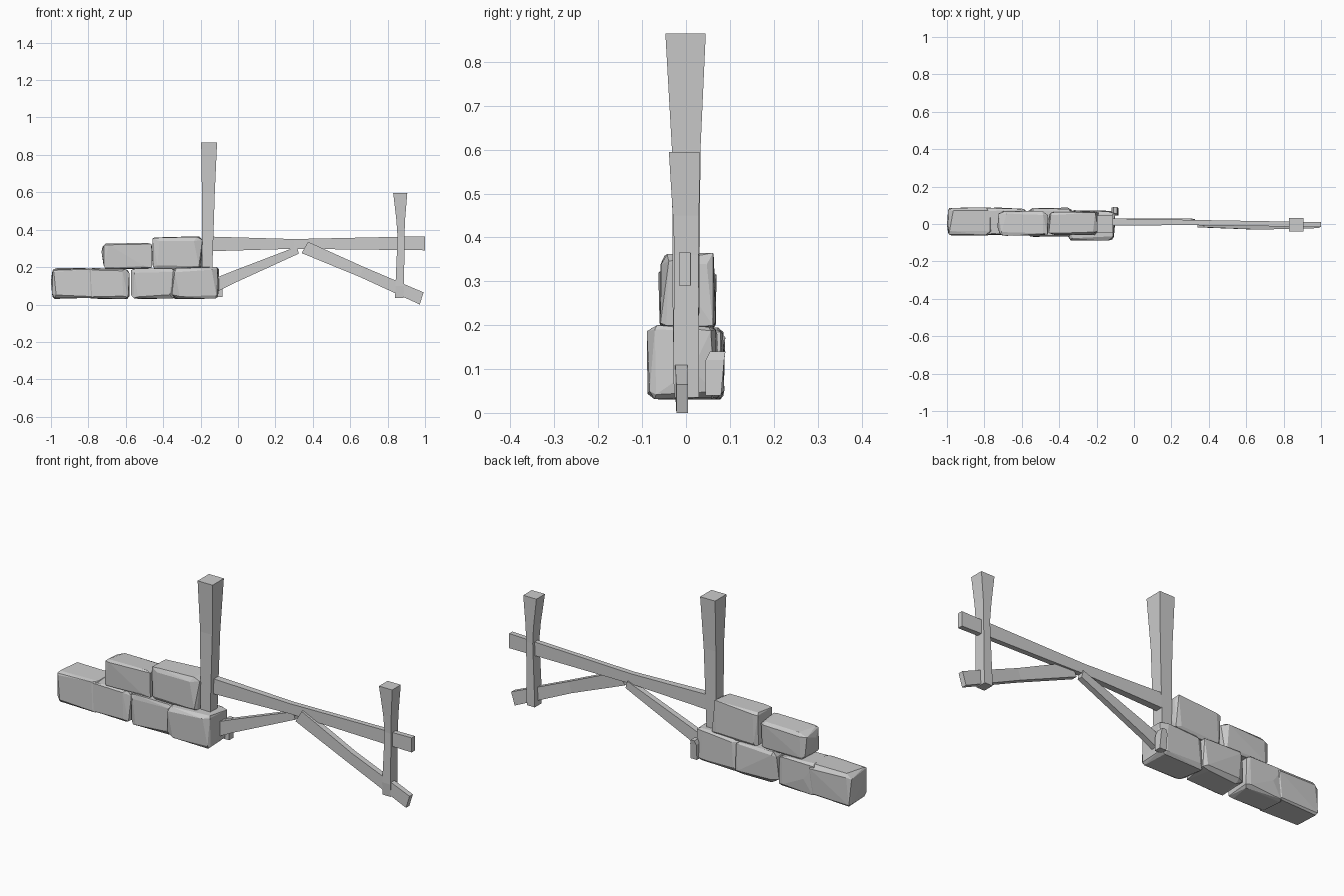
import bpy, bmesh, random
from mathutils import Vector

if "Cube" in bpy.data.objects:
    bpy.data.objects.remove(bpy.data.objects["Cube"])


def finish(name, bm):
    bmesh.ops.recalc_face_normals(bm, faces=bm.faces)
    me = bpy.data.meshes.new(name)
    bm.to_mesh(me)
    bm.free()
    ob = bpy.data.objects.new(name, me)
    bpy.context.collection.objects.link(ob)
    return ob


def loft(name, rings):
    """Skin four-point rings into a closed, flat-faced beam."""
    bm = bmesh.new()
    vs = [[bm.verts.new(p) for p in r] for r in rings]
    for a, b in zip(vs, vs[1:]):
        for i in range(4):
            j = (i + 1) % 4
            bm.faces.new((a[i], a[j], b[j], b[i]))
    bm.faces.new(vs[0])
    bm.faces.new(vs[-1])
    return finish(name, bm)


def post(name, sections):
    # each section: z, x range, y range
    return loft(name, [[(x0, y0, z), (x1, y0, z), (x1, y1, z), (x0, y1, z)]
                       for z, x0, x1, y0, y1 in sections])


def rail(name, sections):
    # each section: lower (x, z), upper (x, z), y range
    return loft(name, [[(a[0], y0, a[1]), (b[0], y0, b[1]), (b[0], y1, b[1]), (a[0], y1, a[1])]
                       for a, b, y0, y1 in sections])


def stone(name, xr, yr, zr, seed):
    """Rough hewn block: hull of jittered chamfered corners, fitted to its bounds."""
    rng = random.Random(seed)
    size = Vector((xr[1] - xr[0], yr[1] - yr[0], zr[1] - zr[0]))
    pts = []
    for sx in (-1, 1):
        for sy in (-1, 1):
            for sz in (-1, 1):
                corner = Vector((sx, sy, sz))
                for axis in range(3):
                    p = corner.copy()
                    for k in range(3):
                        cut = rng.uniform(0.1, 0.36) if k != axis else rng.uniform(0.0, 0.1)
                        p[k] *= 1 - cut
                    pts.append(p)
    # slight bulges in the middle of the long faces
    for s in (-1, 1):
        pts.append(Vector((rng.uniform(-.4, .4), s, rng.uniform(-.3, .3))))
        pts.append(Vector((s, rng.uniform(-.3, .3), rng.uniform(-.4, .4))))
    lo = [min(p[k] for p in pts) for k in range(3)]
    hi = [max(p[k] for p in pts) for k in range(3)]
    base = Vector((xr[0], yr[0], zr[0]))
    bm = bmesh.new()
    for p in pts:
        bm.verts.new([base[k] + size[k] * (p[k] - lo[k]) / (hi[k] - lo[k]) for k in range(3)])
    res = bmesh.ops.convex_hull(bm, input=bm.verts)
    loose = [v for v in bm.verts if not v.link_faces]
    bmesh.ops.delete(bm, geom=loose, context='VERTS')
    bmesh.ops.dissolve_limit(bm, angle_limit=0.1, verts=bm.verts, edges=bm.edges)
    return finish(name, bm)


# tumbled stone wall: four in the lower course, two above
stones = [
    ((-1.0, -0.75), (-0.065, 0.09), (0.03, 0.195)),
    ((-0.80, -0.58), (-0.06, 0.088), (0.03, 0.195)),
    ((-0.575, -0.33), (-0.07, 0.088), (0.03, 0.195)),
    ((-0.355, -0.10), (-0.09, 0.075), (0.03, 0.20)),
    ((-0.73, -0.46), (-0.065, 0.07), (0.19, 0.33)),
    ((-0.46, -0.19), (-0.06, 0.07), (0.185, 0.365)),
]
for i, (xr, yr, zr) in enumerate(stones):
    stone(f"wall_stone_{i + 1}", xr, yr, zr, 11 + i)

# posts, both flared toward the top
post("tall_post", [(0.04, -0.19, -0.135, -0.03, 0.03), (0.2, -0.193, -0.137, -0.03, 0.03),
                   (0.6, -0.193, -0.124, -0.032, 0.033), (0.865, -0.197, -0.112, -0.047, 0.045)])
post("short_post", [(0.035, 0.84, 0.885, -0.026, 0.03), (0.1, 0.842, 0.888, -0.03, 0.03),
                    (0.36, 0.853, 0.89, -0.026, 0.028), (0.45, 0.847, 0.893, -0.03, 0.03),
                    (0.595, 0.83, 0.905, -0.039, 0.031)])

# upper rail, waisted in the middle
rail("upper_rail", [((-0.15, 0.285), (-0.15, 0.363), -0.008, 0.03),
                    ((0.30, 0.298), (0.30, 0.350), -0.006, 0.022),
                    ((1.0, 0.29), (1.0, 0.365), -0.016, 0.01)])

# snapped lower rail: two halves
rail("broken_rail_left", [((-0.15, 0.05), (-0.15, 0.13), 0.0, 0.03),
                          ((-0.03, 0.11), (-0.03, 0.178), 0.0, 0.03),
                          ((0.325, 0.272), (0.315, 0.31), 0.0, 0.028)])
rail("broken_rail_right", [((0.34, 0.275), (0.375, 0.335), -0.018, 0.012),
                           ((0.65, 0.148), (0.67, 0.202), -0.03, 0.0),
                           ((0.972, 0.0), (0.992, 0.065), -0.022, 0.005)])

# small splinter stake beside the wall end
post("small_stake", [(0.04, -0.118, -0.082, 0.045, 0.08), (0.12, -0.12, -0.085, 0.045, 0.087),
                     (0.14, -0.11, -0.09, 0.055, 0.09)])
